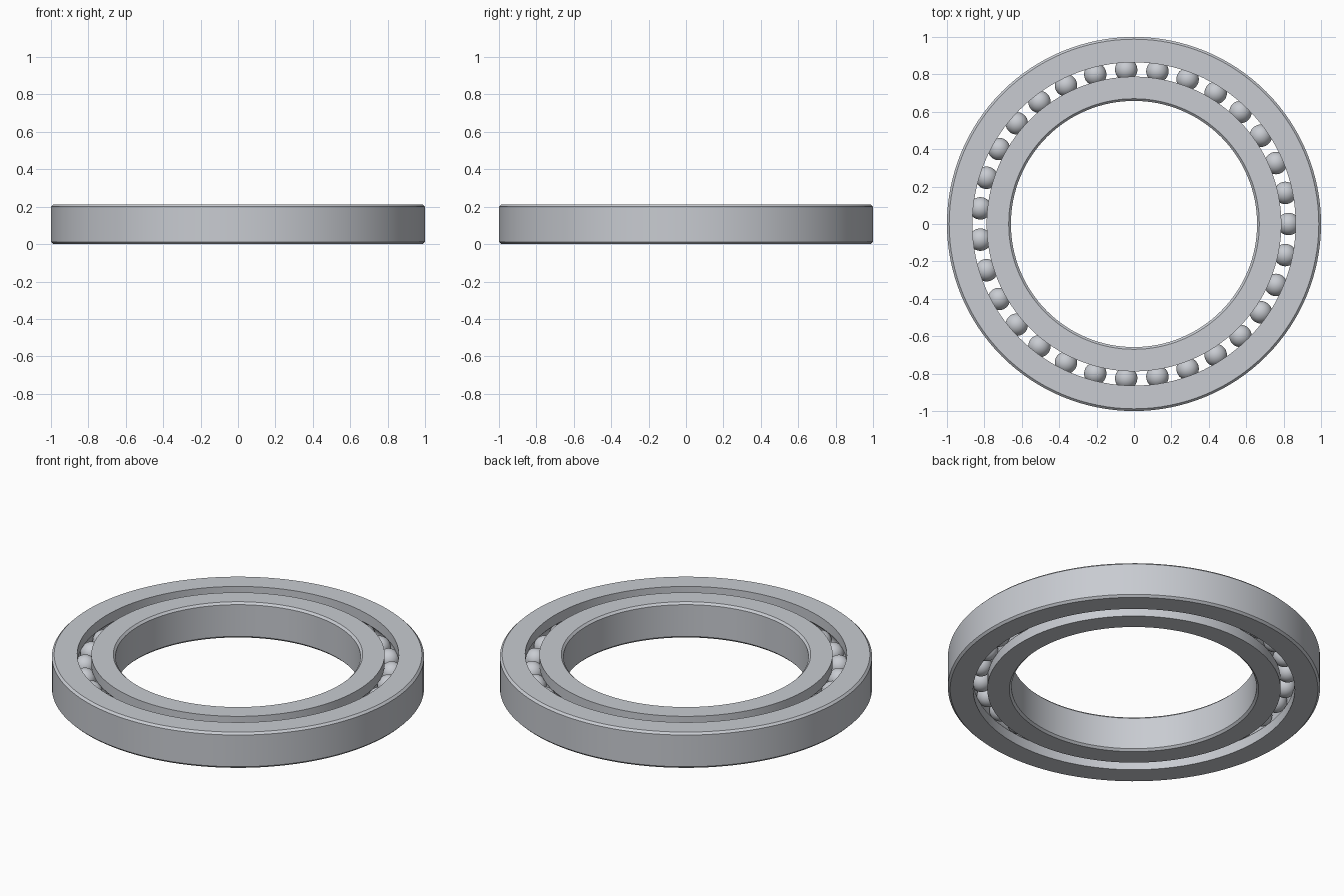
import bpy, bmesh, math

cube = bpy.data.objects.get("Cube")
if cube:
    bpy.data.objects.remove(cube, do_unlink=True)

HEIGHT = 0.212
MID = HEIGHT / 2
CHAMFER = 0.012
PITCH = 0.826       # radius of the circle of ball centres
BALL = 0.06
HALF_GAP = 0.038    # half the gap between the rings
BALL_COUNT = 31
SEGMENTS = 128

steel = bpy.data.materials.new("brushed steel grey")
steel.use_nodes = True
grey = (0.58, 0.60, 0.64, 1)
steel.diffuse_color = grey
steel.node_tree.nodes["Principled BSDF"].inputs["Base Color"].default_value = grey


def finish(name, bm):
    """Turn a bmesh into a smooth-shaded steel object."""
    mesh = bpy.data.meshes.new(name)
    bm.to_mesh(mesh)
    bm.free()
    mesh.materials.append(steel)
    obj = bpy.data.objects.new(name, mesh)
    bpy.context.collection.objects.link(obj)
    bpy.ops.object.select_all(action="DESELECT")
    obj.select_set(True)
    bpy.context.view_layer.objects.active = obj
    bpy.ops.object.shade_smooth_by_angle(angle=math.radians(30))
    return obj


def race(name, rim, side):
    """Lathe a ring: chamfered at the rim, ball groove on the other wall.
    side is +1 for the ring outside the balls, -1 for the one inside."""
    wall = PITCH + side * HALF_GAP
    profile = [(wall, 0), (rim - side * CHAMFER, 0), (rim, CHAMFER),
               (rim, HEIGHT - CHAMFER), (rim - side * CHAMFER, HEIGHT), (wall, HEIGHT)]
    reach = math.acos(HALF_GAP / BALL)
    steps = 12
    for i in range(steps + 1):
        a = reach * (1 - 2 * i / steps)
        profile.append((PITCH + side * BALL * math.cos(a), MID + BALL * math.sin(a)))

    bm = bmesh.new()
    loops = []
    for s in range(SEGMENTS):
        t = math.tau * s / SEGMENTS
        loops.append([bm.verts.new((r * math.cos(t), r * math.sin(t), z)) for r, z in profile])
    for s in range(SEGMENTS):
        a, b = loops[s], loops[(s + 1) % SEGMENTS]
        for i in range(len(profile)):
            j = (i + 1) % len(profile)
            bm.faces.new((a[i], b[i], b[j], a[j]))
    bmesh.ops.recalc_face_normals(bm, faces=bm.faces)
    return finish(name, bm)


# Inner and outer rings
race("outer_ring", 1.0, 1)
race("inner_ring", 0.658, -1)

# Balls share one mesh
bm = bmesh.new()
bmesh.ops.create_uvsphere(bm, u_segments=32, v_segments=16, radius=BALL)
first = finish("ball_1", bm)
for i in range(BALL_COUNT):
    ball = first
    if i:
        ball = bpy.data.objects.new(f"ball_{i + 1}", first.data)
        bpy.context.collection.objects.link(ball)
    t = math.tau * i / BALL_COUNT
    ball.location = (PITCH * math.cos(t), PITCH * math.sin(t), MID)
    ball.rotation_euler.z = t
